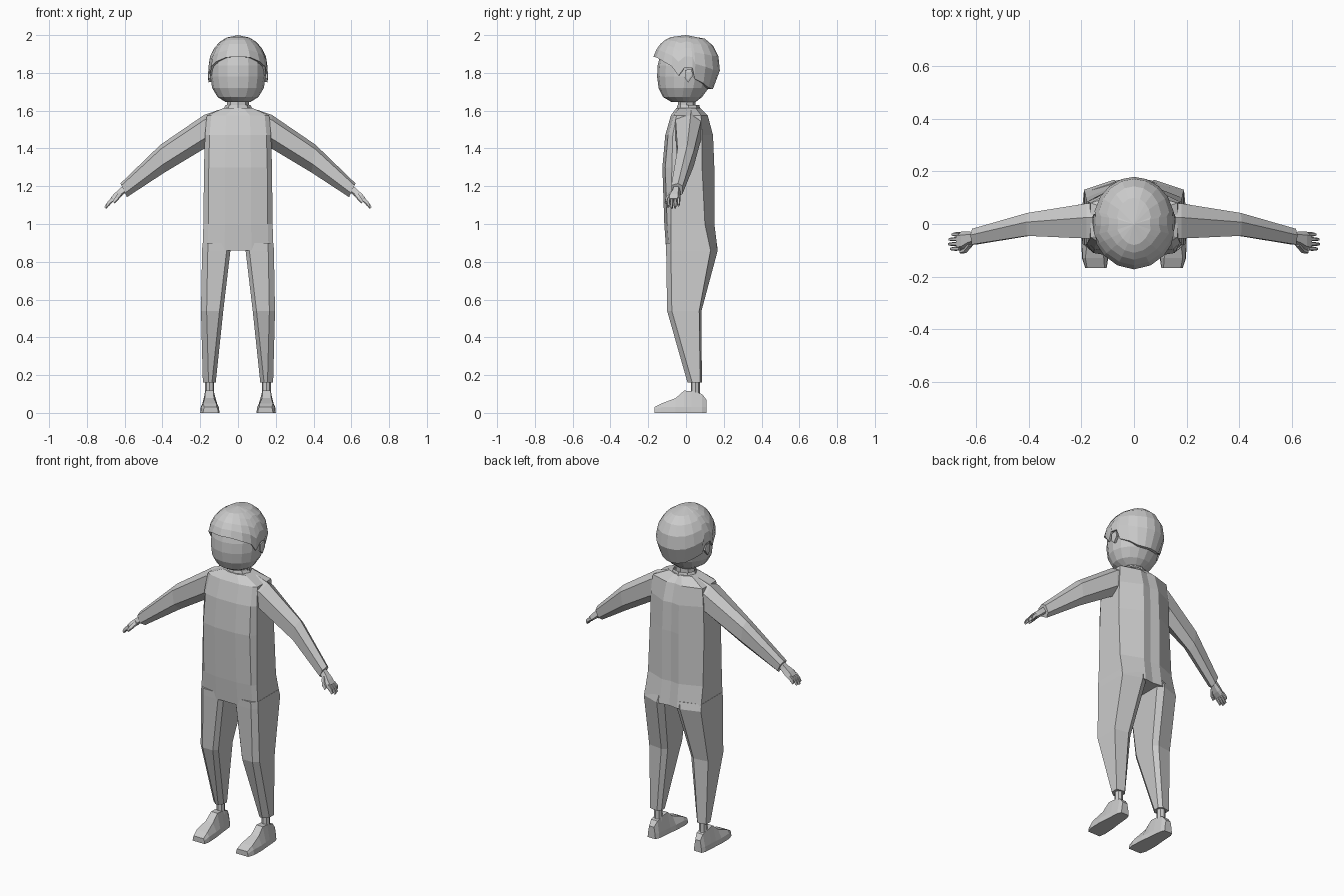
import bpy, bmesh, math
from mathutils import Vector

if "Cube" in bpy.data.objects:
    bpy.data.objects.remove(bpy.data.objects["Cube"])

grey = bpy.data.materials.new("plain grey")
grey.diffuse_color = (0.6, 0.6, 0.6, 1)
grey.use_nodes = True
grey.node_tree.nodes["Principled BSDF"].inputs["Base Color"].default_value = grey.diffuse_color


def loft(name, rings, mirror=False, caps=(True, True)):
    """Skin closed rings of equal point count into one flat-shaded part."""
    bm = bmesh.new()
    rows = [[bm.verts.new(p) for p in r] for r in rings]
    n = len(rows[0])
    for a, b in zip(rows, rows[1:]):
        for i in range(n):
            bm.faces.new((a[i], a[(i + 1) % n], b[(i + 1) % n], b[i]))
    if caps[0]:
        bm.faces.new(rows[0])
    if caps[1]:
        bm.faces.new(rows[-1])
    bmesh.ops.remove_doubles(bm, verts=bm.verts, dist=0.0005)
    bmesh.ops.recalc_face_normals(bm, faces=bm.faces)
    me = bpy.data.meshes.new(name)
    bm.to_mesh(me)
    bm.free()
    me.materials.append(grey)
    ob = bpy.data.objects.new(name, me)
    bpy.context.collection.objects.link(ob)
    if mirror:
        m = ob.modifiers.new("Mirror", 'MIRROR')
        m.use_mirror_merge = False
    return ob


def ellipse(rx, yf, yb, z, n):
    cy, ry = (yf + yb) / 2, (yb - yf) / 2
    return [(rx * math.sin(math.tau * i / n), cy - ry * math.cos(math.tau * i / n), z)
            for i in range(n)]


# torso: half outline mirrored around the centre line
def torso_ring(z, s, front, back, corner, side_front):
    half = [(0, -front), (s * .38, -front), (s * .86, -front + .015), (s, -side_front),
            (s, corner), (s * .3, back), (0, back - .008)]
    pts = half + [(-x, y) for x, y in half[-2:0:-1]]
    return [(x, y, z) for x, y in pts]


loft("torso", [torso_ring(*r) for r in (
    (.86, .188, .105, .168, .13, .08),
    (1.0, .183, .115, .150, .10, .08),
    (1.3, .180, .125, .150, .085, .075),
    (1.47, .175, .110, .143, .085, .07),
    (1.575, .165, .080, .115, .08, .05),
    (1.615, .075, .050, .075, .05, .035))])

# trouser legs
def leg_ring(z, xi, xo, front, back, corner):
    w = xo - xi
    return [(xi, front + .025, z), (xi + .02, front, z), (xo - .03, front, z),
            (xo, front + .025, z), (xo, corner, z),
            (xi + w * .25, back, z), (xi, back - .02, z)]


loft("trouser_leg", [leg_ring(*r) for r in (
    (.90, .03, .188, -.105, .160, .12),
    (.86, .04, .190, -.105, .168, .13),
    (.54, .078, .196, -.100, .082, .07),
    (.16, .118, .186, .008, .084, .075))], mirror=True)

# ankles
def shifted(ring, dx):
    return [(x + dx, y, z) for x, y, z in ring]


loft("ankle", [shifted(ellipse(r, .05 - r, .05 + r, z, 8), .15)
               for z, r in ((.06, .027), (.11, .024), (.20, .024))], mirror=True)

# shoes: sections from heel to toe, (y, height, bottom inner/outer, top inner/outer)
def shoe_ring(y, h, bi, bo, ti, to):
    return [(bi, y, 0), (bo, y, 0), (bo - .003, y, min(.03, h * .6)),
            (to, y, h), (ti, y, h), (bi + .003, y, min(.03, h * .6))]


loft("shoe", [shoe_ring(*r) for r in (
    (.108, .07, .128, .180, .138, .170),
    (.085, .10, .118, .190, .130, .172),
    (.030, .115, .112, .193, .128, .174),
    (-.010, .118, .108, .196, .130, .172),
    (-.055, .078, .102, .200, .128, .176),
    (-.130, .050, .098, .198, .115, .185),
    (-.168, .030, .104, .185, .112, .178))], mirror=True)

# arms: six-sided sleeve with a ridge on top and below
def arm_ring(top, bot, yf, yb):
    def at(t, y):
        return (top[0] + (bot[0] - top[0]) * t, y, top[1] + (bot[1] - top[1]) * t)
    m = yf * .4 + yb * .6
    return [at(0, m), at(.2, yb), at(.75, yb), at(1, m), at(.7, yf), at(.15, yf)]


loft("sleeve", [arm_ring(*r) for r in (
    ((.10, 1.605), (.13, 1.42), -.055, .08),
    ((.18, 1.577), (.185, 1.395), -.055, .078),
    ((.41, 1.42), (.39, 1.272), -.045, .042),
    ((.622, 1.215), (.588, 1.142), -.078, -.018))], mirror=True)

# hands: local axes run along the hand, across it (y) and through it
along = Vector((.74, 0, -.67))
through = Vector((.67, 0, .74))
wrist = Vector((.605, 0, 1.182))


def digit(name, sections):
    """Sections: distance along, centre y, half width, half thickness, lift."""
    rings = []
    for d, y, w, t, lift in sections:
        c = wrist + along * d + through * lift + Vector((0, y, 0))
        rings.append([c + Vector((0, a * w, 0)) + through * b * t
                      for a, b in ((-1, -.5), (-.6, 1), (.6, 1), (1, -.5), (.5, -1), (-.5, -1))])
    loft(name, rings, mirror=True)


digit("palm", ((-.02, -.05, .020, .018, 0), (.02, -.055, .025, .018, 0),
               (.055, -.064, .036, .018, 0), (.085, -.066, .036, .013, 0)))
for k, length in enumerate((.128, .138, .134, .118)):
    y = -.093 + k * .018
    digit("finger", ((.075, y, .008, .011, 0), (.105, y * 1.01, .008, .010, 0),
                     (length, y * 1.02, .006, .007, -.006)))
digit("thumb", ((.025, -.075, .012, .012, -.004), (.058, -.100, .010, .011, -.010),
                (.085, -.106, .007, .008, -.014)))

# neck and collar
loft("neck", [ellipse(.06, -.045, .05, 1.57, 8), ellipse(.056, -.042, .052, 1.69, 8)])
loft("collar", [ellipse(.085, -.055, .08, 1.59, 8), ellipse(.066, -.045, .07, 1.63, 8),
                ellipse(.058, -.04, .06, 1.61, 8)], caps=(False, False))

# head
loft("head", [ellipse(*r, 16) for r in (
    (.065, -.075, .05, 1.645), (.108, -.122, .085, 1.672), (.137, -.145, .120, 1.72),
    (.146, -.153, .140, 1.78), (.146, -.150, .150, 1.84), (.130, -.135, .145, 1.90),
    (.080, -.09, .10, 1.955))])

# hair: cap whose lower edge follows a hairline, with a thin rim turned inward
HAIRLINE = ((0, 1.885), (25, 1.882), (48, 1.86), (65, 1.835), (77, 1.785), (88, 1.83),
            (101, 1.825), (106, 1.768), (125, 1.745), (143, 1.722), (162, 1.715), (180, 1.715))
edge = list(HAIRLINE) + [(360 - a, z) for a, z in HAIRLINE[-2:0:-1]]


def hair_point(a, z, k=1):
    h = max(0, 1 - ((z - 1.83) / .17) ** 2)
    a = math.radians(a)
    ry = .18 * h ** .38
    return (.157 * k * h ** .5 * math.sin(a), -ry * k * math.cos(a), z)


rings = [[hair_point(a, z, .88) for a, z in edge], [hair_point(a, z) for a, z in edge]]
for t in (.35, .62, .82, .95):
    rings.append([hair_point(a, z + (1.995 - z) * t) for a, z in edge])
rings.append([(0, 0, 2.0)] * len(edge))
loft("hair", rings, caps=(False, False))

# ears peeking out under the hair
loft("ear", [[(x, .012 + sy * s, 1.785 + sz * s) for sy, sz in
              ((-.018, .03), (.018, .035), (.025, .0), (0, -.035), (-.018, -.015))]
             for x, s in ((.13, .8), (.155, 1), (.158, .6))], mirror=True)
